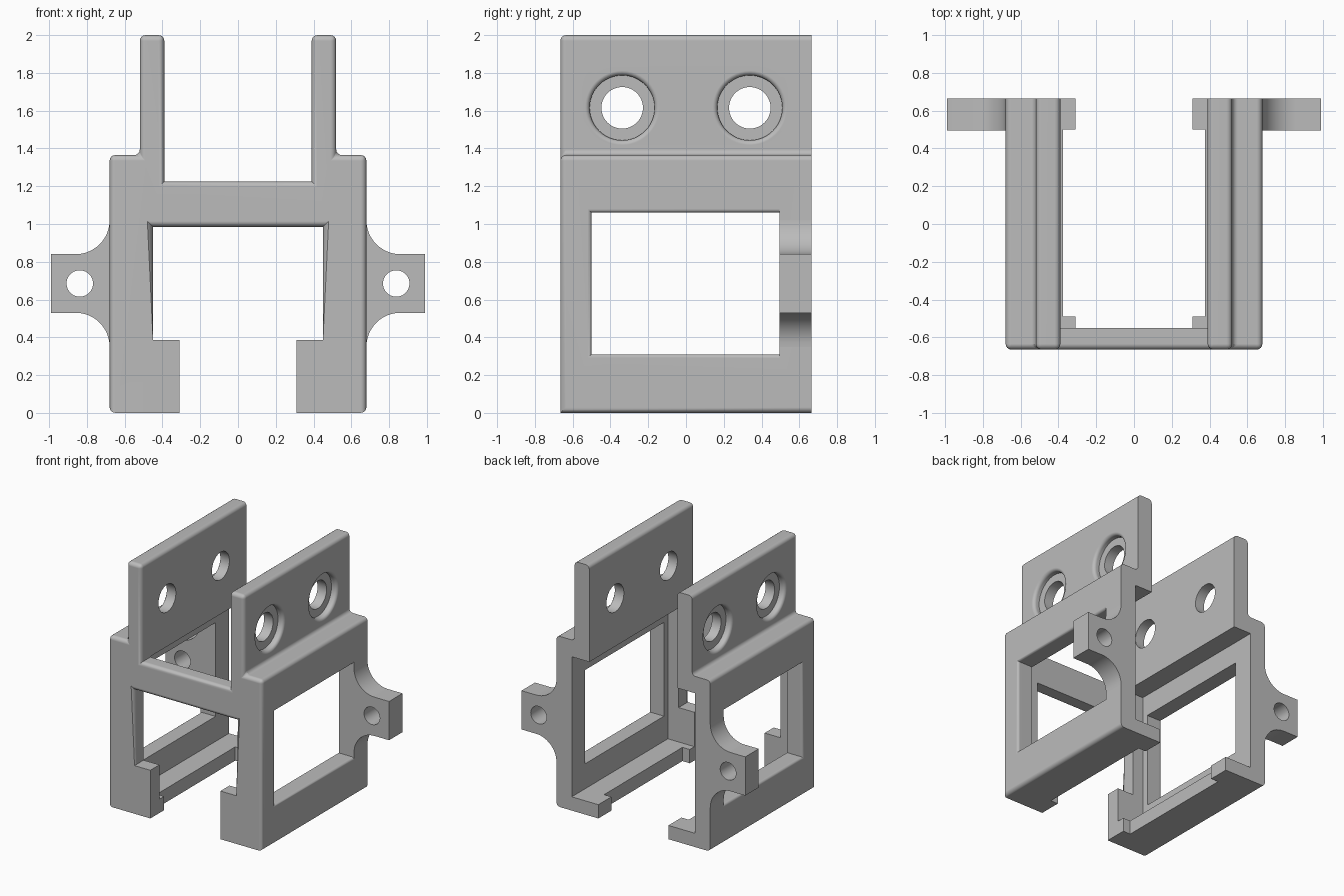
import bpy, bmesh, math

if "Cube" in bpy.data.objects:
    bpy.data.objects.remove(bpy.data.objects["Cube"])

grey = bpy.data.materials.new("plain_grey")
grey.use_nodes = True
grey.diffuse_color = (0.5, 0.5, 0.5, 1)
grey.node_tree.nodes["Principled BSDF"].inputs["Base Color"].default_value = (0.5, 0.5, 0.5, 1)

W, D = 0.68, 0.665          # outer half width and half depth
WALL, CAVITY_TOP, FLOOR = 0.545, 1.23, 0.11
R = 0.03                    # edge rounding


def to_object(bm, name):
    bmesh.ops.recalc_face_normals(bm, faces=bm.faces)
    mesh = bpy.data.meshes.new(name)
    bm.to_mesh(mesh)
    bm.free()
    mesh.materials.append(grey)
    obj = bpy.data.objects.new(name, mesh)
    bpy.context.collection.objects.link(obj)
    return obj


def loft(name, loops):
    """Solid skin through matching loops, capped at both ends."""
    bm = bmesh.new()
    rings = [[bm.verts.new(p) for p in loop] for loop in loops]
    n = len(rings[0])
    for a, b in zip(rings, rings[1:]):
        for i in range(n):
            j = (i + 1) % n
            bm.faces.new((a[i], a[j], b[j], b[i]))
    bm.faces.new(rings[0])
    bm.faces.new(rings[-1])
    return to_object(bm, name)


def extrude_y(name, profile, y0, y1):
    return loft(name, [[(x, y, z) for x, z in profile] for y in (y0, y1)])


def box(name, x0, x1, y0, y1, z0, z1):
    return extrude_y(name, [(x0, z0), (x1, z0), (x1, z1), (x0, z1)], y0, y1)


def ring(x, y, z, r, n=48):
    return [(x, y + r * math.cos(i * math.tau / n), z + r * math.sin(i * math.tau / n))
            for i in range(n)]


def flare(surface, r, steps=4):
    """(x, growth) pairs that round over the mouth of an opening."""
    angles = [i * math.pi / 2 / steps for i in range(steps + 1)]
    return [(surface - r + r * math.sin(t), r * (1 - math.cos(t))) for t in angles]


def cut(target, cutter):
    mod = target.modifiers.new("cut", 'BOOLEAN')
    mod.operation, mod.solver, mod.object = 'DIFFERENCE', 'EXACT', cutter
    bpy.context.view_layer.objects.active = target
    bpy.ops.object.modifier_apply(modifier=mod.name)
    bpy.data.objects.remove(cutter)


def finish(obj):
    bpy.ops.object.select_all(action='DESELECT')
    obj.select_set(True)
    bpy.context.view_layer.objects.active = obj
    bpy.ops.object.shade_smooth_by_angle(angle=math.radians(30))
    mod = obj.modifiers.new("flat_face_normals", 'WEIGHTED_NORMAL')
    mod.keep_sharp = True


# Bracket body: front silhouette extruded to the back
half = [(0.45, 0.985), (0.45, 0.385), (0.31, 0.385), (0.31, 0), (W, 0), (W, 1.365),
        (0.52, 1.365), (0.52, 2), (0.39, 2), (0.39, 1.225)]
profile = half + [(-x, z) for x, z in reversed(half)]
body = extrude_y("bracket_body", profile, -D, D)

# Round the front outline and the long outer edges, leaving the feet sharp
bm = bmesh.new()
bm.from_mesh(body.data)
edges = []
for e in bm.edges:
    a, b = (v.co for v in e.verts)
    mid = (a + b) / 2
    lengthwise = abs(a.y - b.y) > 1
    in_front = max(a.y, b.y) < -D + 0.01
    foot = mid.z < 0.01 or (mid.z < 0.39 and abs(mid.x) < 0.4)
    inner = min(abs(a.x), 0.46) < 0.451 and a.z < 1.3
    if (lengthwise and not inner) or (in_front and not foot):
        edges.append(e)
bmesh.ops.bevel(bm, geom=edges, offset=R, segments=4, profile=0.5, affect='EDGES')
bmesh.ops.recalc_face_normals(bm, faces=bm.faces)
bm.to_mesh(body.data)
bm.free()

# Inner cavity, and the gap between the floor lips
cut(body, box("cavity_cutter", -WALL, WALL, -0.55, 1, FLOOR, CAVITY_TOP))
cut(body, box("floor_cutter", -0.375, 0.375, -0.49, 0.5, -0.1, 0.2))

for s in (1, -1):
    # Side window with a rounded outer mouth on three sides
    mouth = [(0.5, 0)] + flare(W, 0.02) + [(0.75, 0.02)]
    cut(body, loft("window_cutter", [
        [(s * x, -0.5 - g, 0.31 - g), (s * x, 0.495, 0.31 - g),
         (s * x, 0.495, 1.06 + g), (s * x, -0.5 - g, 1.06 + g)] for x, g in mouth]))
    # Counterbored screw holes in the upper plates
    steps = [(0.3, 0.11), (0.47, 0.11), (0.47, 0.172)]
    steps += [(x, 0.172 + g) for x, g in flare(0.52, 0.025)] + [(0.6, 0.197)]
    for y in (-0.338, 0.338):
        cut(body, loft("screw_cutter", [ring(s * x, y, 1.615, r) for x, r in steps]))
finish(body)

# Mounting ears with concave fillets into the side walls
EAR_Z, EAR_H, FIL = 0.685, 0.155, 0.18
arc = [i * math.pi / 2 / 12 for i in range(13)]
upper = [(W + FIL * (1 - math.cos(t)), EAR_H + FIL * (1 - math.sin(t))) for t in arc]
upper.append((0.99, EAR_H))
outline = [(x, EAR_Z + h) for x, h in upper] + [(x, EAR_Z - h) for x, h in reversed(upper)]
hole = [(0.838 + z, EAR_Z + y) for _, y, z in ring(0, 0, 0, 0.07, 40)]
for s, side in ((1, "left"), (-1, "right")):
    ear = extrude_y(side + "_mounting_ear", [(s * x, z) for x, z in outline], 0.495, D)
    cut(ear, extrude_y("ear_hole_cutter", [(s * x, z) for x, z in hole], 0.3, 0.9))
    finish(ear)
